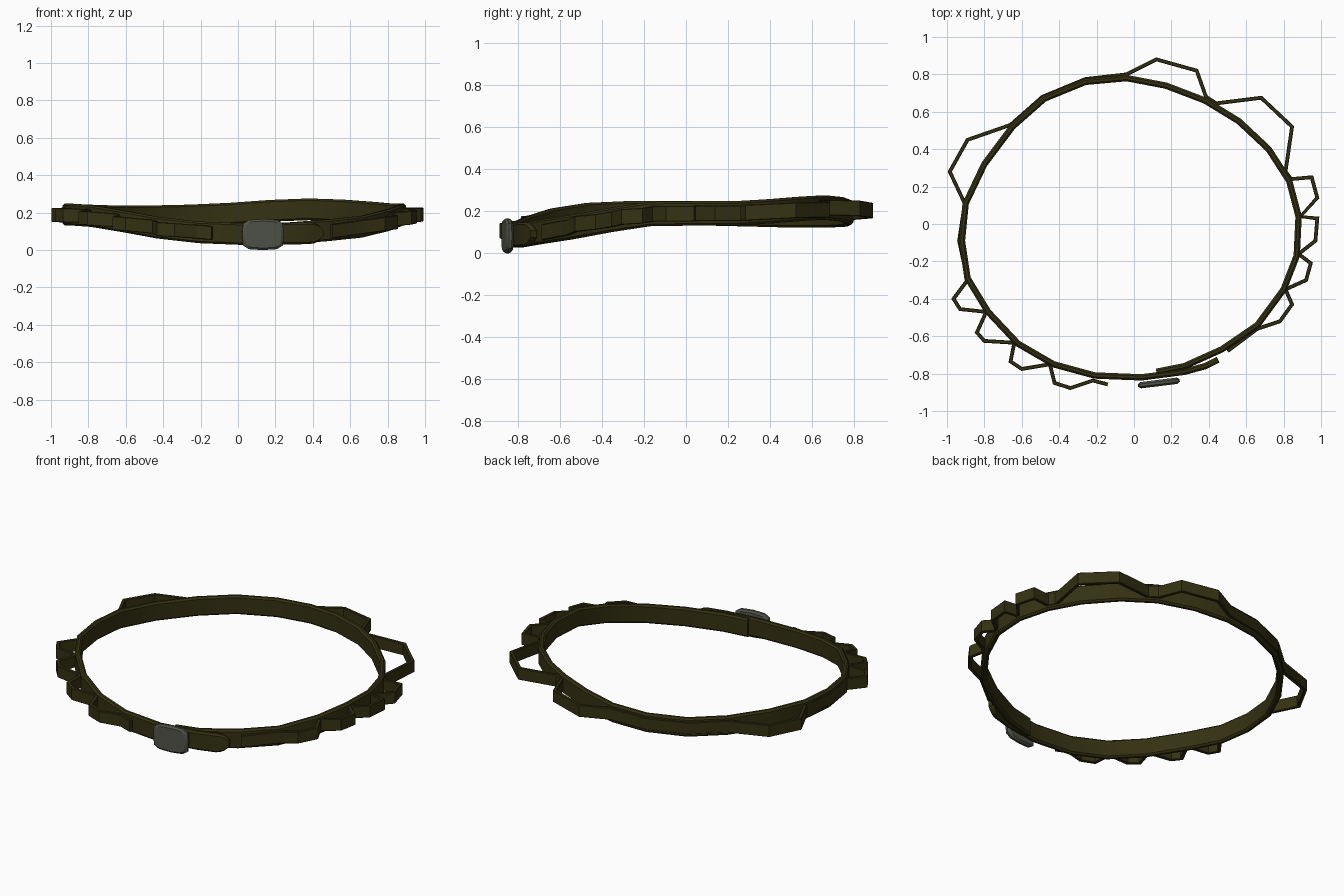
import bpy, bmesh, math
from mathutils import Vector

cube = bpy.data.objects.get("Cube")
if cube:
    bpy.data.objects.remove(cube, do_unlink=True)


def material(name, color):
    m = bpy.data.materials.new(name)
    m.use_nodes = True
    m.diffuse_color = (*color, 1)
    bsdf = m.node_tree.nodes["Principled BSDF"]
    bsdf.inputs["Base Color"].default_value = (*color, 1)
    bsdf.inputs["Roughness"].default_value = 0.8
    return m


olive = material("dark_olive_webbing", (0.034, 0.031, 0.006))
gray = material("gray_green_metal", (0.080, 0.087, 0.065))


def finish(bm, name, mat, angle=30):
    bmesh.ops.recalc_face_normals(bm, faces=bm.faces[:])
    mesh = bpy.data.meshes.new(name)
    bm.to_mesh(mesh)
    bm.free()
    obj = bpy.data.objects.new(name, mesh)
    bpy.context.collection.objects.link(obj)
    mesh.materials.append(mat)
    bpy.ops.object.select_all(action="DESELECT")
    obj.select_set(True)
    bpy.context.view_layer.objects.active = obj
    bpy.ops.object.shade_smooth_by_angle(angle=math.radians(angle))
    return obj


def sweep(name, path, thick, height, chamfer, round_tip=False):
    """Upright strap with chamfered edges and mitred corners along an (x, y, z) path."""
    t, h, c = thick / 2, height / 2, chamfer
    section = [(t, c - h), (t, h - c), (t - c, h), (c - t, h),
               (-t, h - c), (-t, c - h), (c - t, -h), (t - c, -h)]
    pts = [Vector(p) for p in path]
    scale = [1.0] * len(pts)
    if round_tip:
        a, b = pts[-2], pts.pop()
        scale.pop()
        for k in (0.35, 0.65, 0.88, 1):
            pts.append(a.lerp(b, k))
            scale.append(max(math.sqrt(1 - k * k), 0.3))
    bm = bmesh.new()
    rings = []
    for i, p in enumerate(pts):
        before = (p - pts[i - 1]).xy.normalized() if i else None
        after = (pts[i + 1] - p).xy.normalized() if i < len(pts) - 1 else None
        before, after = before or after, after or before
        tangent = (before + after).normalized()
        side = Vector((tangent.y, -tangent.x, 0)) / max(tangent.dot(after), 0.6)
        rings.append([bm.verts.new(p + side * n + Vector((0, 0, z * scale[i])))
                      for n, z in section])
    for r, s in zip(rings, rings[1:]):
        for j in range(8):
            k = (j + 1) % 8
            bm.faces.new((r[j], r[k], s[k], s[j]))
    bm.faces.new(rings[0])
    bm.faces.new(rings[-1])
    return finish(bm, name, olive)


# Belt: starts under the buckle, runs round the back and overlaps itself at the front
belt = [(0.12, -0.79, 0.085), (0.27, -0.76, 0.09), (0.47, -0.67, 0.105),
        (0.66, -0.54, 0.125), (0.80, -0.35, 0.16), (0.87, -0.17, 0.187),
        (0.88, 0.04, 0.19), (0.83, 0.23, 0.19), (0.72, 0.40, 0.20),
        (0.56, 0.55, 0.212), (0.38, 0.66, 0.218), (0.17, 0.74, 0.21),
        (-0.04, 0.78, 0.195), (-0.26, 0.76, 0.185), (-0.48, 0.67, 0.18),
        (-0.65, 0.52, 0.18), (-0.80, 0.32, 0.185), (-0.90, 0.11, 0.19),
        (-0.92, -0.09, 0.19), (-0.89, -0.29, 0.19), (-0.78, -0.47, 0.182),
        (-0.62, -0.64, 0.155), (-0.43, -0.75, 0.12), (-0.21, -0.81, 0.095),
        (0.04, -0.82, 0.085), (0.27, -0.79, 0.088), (0.38, -0.76, 0.09),
        (0.45, -0.725, 0.092)]
sweep("belt", belt, 0.034, 0.116, 0.01, round_tip=True)


# Outer webbing: one narrow strap bulging out into gear loops
def belt_height(x, y):
    near = sorted(belt, key=lambda p: math.hypot(p[0] - x, p[1] - y))[:2]
    w = [1 / (0.01 + math.hypot(p[0] - x, p[1] - y)) for p in near]
    return (near[0][2] * w[0] + near[1][2] * w[1]) / sum(w)


loops = [(0.50, -0.68), (0.66, -0.56), (0.78, -0.52), (0.845, -0.43), (0.81, -0.35),
         (0.92, -0.30), (0.945, -0.21), (0.88, -0.16), (0.97, -0.09), (0.98, 0.03),
         (0.89, 0.04), (0.98, 0.14), (0.95, 0.25), (0.84, 0.24), (0.81, 0.28),
         (0.845, 0.52), (0.68, 0.675), (0.44, 0.645), (0.385, 0.68), (0.335, 0.82),
         (0.12, 0.88), (-0.04, 0.80), (-0.26, 0.775), (-0.49, 0.68), (-0.66, 0.53),
         (-0.89, 0.45), (-0.985, 0.28), (-0.905, 0.11), (-0.935, -0.09), (-0.89, -0.30),
         (-0.965, -0.40), (-0.93, -0.455), (-0.79, -0.47), (-0.84, -0.58),
         (-0.80, -0.625), (-0.64, -0.635), (-0.66, -0.735), (-0.60, -0.775),
         (-0.45, -0.75), (-0.425, -0.85), (-0.34, -0.877), (-0.22, -0.837),
         (-0.14, -0.858)]
sweep("loop_webbing", [(x, y, belt_height(x, y)) for x, y in loops], 0.02, 0.074, 0.003)

# Buckle: rounded plate, chamfered front and back, turned slightly with the belt
outline = [(0.112, 0.0), (0.107, 0.058), (0.075, 0.078), (0.0, 0.083)]
quarter = outline + [(-x, z) for x, z in outline[-2::-1]]
outline = quarter + [(x, -z) for x, z in quarter[-2:0:-1]]
turn = math.radians(7)
bm = bmesh.new()
rings = []
for depth, size in ((-0.017, 0.87), (-0.007, 1), (0.007, 1), (0.017, 0.87)):
    rings.append([bm.verts.new((0.133 + x * size * math.cos(turn) - depth * math.sin(turn),
                                -0.85 + x * size * math.sin(turn) + depth * math.cos(turn),
                                0.083 + z * size)) for x, z in outline])
for r, s in zip(rings, rings[1:]):
    for j in range(len(r)):
        k = (j + 1) % len(r)
        bm.faces.new((r[j], r[k], s[k], s[j]))
bm.faces.new(rings[0])
bm.faces.new(rings[-1])
finish(bm, "buckle", gray)
